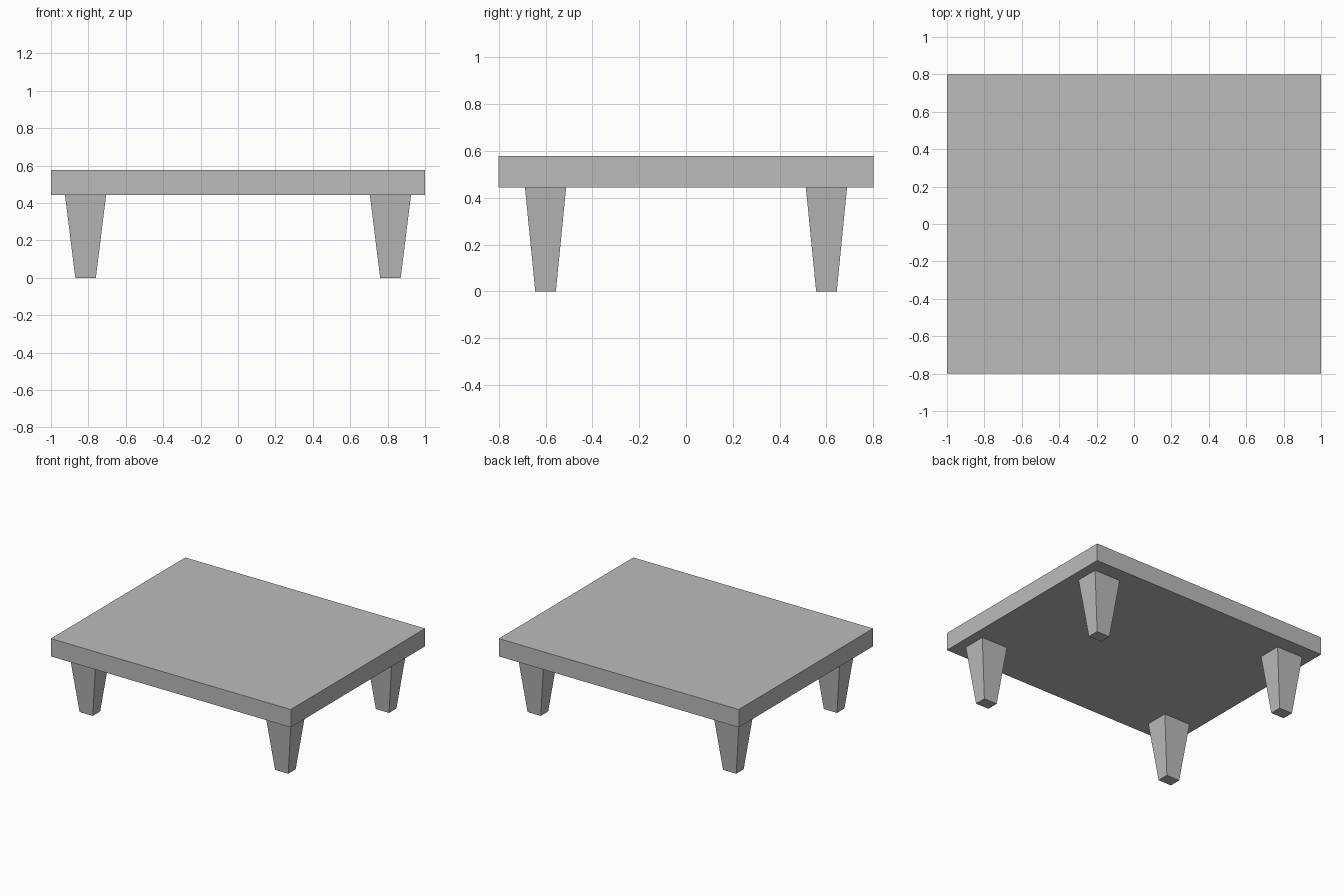
import bpy
import bmesh

cube = bpy.data.objects.get("Cube")
if cube:
    bpy.data.objects.remove(cube, do_unlink=True)

# Single grey finish
grey = bpy.data.materials.new("plain_grey")
grey.use_nodes = True
colour = (0.5, 0.5, 0.5, 1)
grey.diffuse_color = colour
grey.node_tree.nodes["Principled BSDF"].inputs["Base Color"].default_value = colour

SLAB_BOTTOM, SLAB_TOP = 0.444, 0.578


def tapered_block(name, centre, half, z_low, z_high, taper=1.0):
    """Box between two heights, with its lower end scaled by taper."""
    bm = bmesh.new()
    bmesh.ops.create_cube(bm, size=2)
    for v in bm.verts:
        scale = taper if v.co.z < 0 else 1.0
        v.co.x *= half[0] * scale
        v.co.y *= half[1] * scale
        v.co.z = z_low if v.co.z < 0 else z_high
    mesh = bpy.data.meshes.new(name)
    bm.to_mesh(mesh)
    bm.free()
    mesh.materials.append(grey)
    obj = bpy.data.objects.new(name, mesh)
    obj.location = (*centre, 0)
    bpy.context.collection.objects.link(obj)
    return obj


# Table top
tapered_block("table_top", (0, 0), (1, 0.8), SLAB_BOTTOM, SLAB_TOP)

# Four legs narrowing towards the floor
for side, x in (("left", 0.815), ("right", -0.815)):
    for end, y in (("front", -0.6), ("back", 0.6)):
        tapered_block(f"{end}_{side}_leg", (x, y), (0.11, 0.088), 0, SLAB_BOTTOM, taper=0.5)
